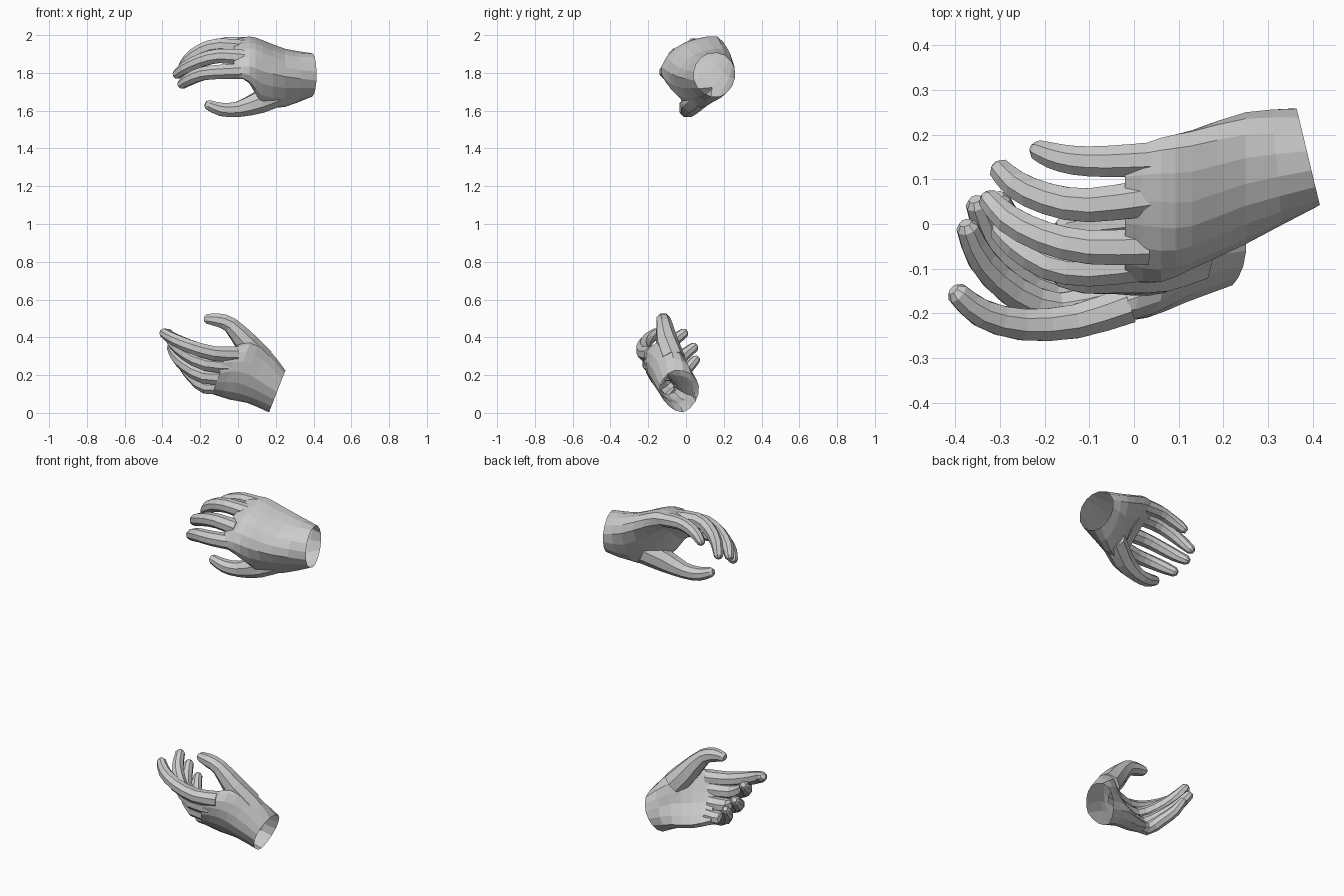
import bpy, bmesh, math
from mathutils import Vector

if "Cube" in bpy.data.objects:
    bpy.data.objects.remove(bpy.data.objects["Cube"])


def refine(pts, closed):
    """Insert smooth midpoints between neighbouring points."""
    n, out = len(pts), []
    for i in range(n if closed else n - 1):
        b, c = pts[i], pts[(i + 1) % n]
        a = pts[i - 1] if closed or i > 0 else 2 * b - c
        d = pts[(i + 2) % n] if closed or i < n - 2 else 2 * c - b
        out += [b, (9 * (b + c) - (a + d)) / 16]
    return out if closed else out + [pts[-1]]


def loft(name, rings):
    """Closed skin over a list of equal rings of points."""
    bm = bmesh.new()
    rows = [[bm.verts.new(p) for p in r] for r in rings]
    n = len(rows[0])
    for r, s in zip(rows, rows[1:]):
        for i in range(n):
            j = (i + 1) % n
            bm.faces.new((r[i], r[j], s[j], s[i]))
    bm.faces.new(rows[0])
    bm.faces.new(rows[-1])
    bmesh.ops.recalc_face_normals(bm, faces=bm.faces)
    me = bpy.data.meshes.new(name)
    bm.to_mesh(me)
    bm.free()
    ob = bpy.data.objects.new(name, me)
    bpy.context.collection.objects.link(ob)
    return ob


def finger(name, path, radii, sides=8):
    """Tapered tube with a rounded tip."""
    pts = refine([Vector((*p, r)) for p, r in zip(path, radii)], False)
    centres, rs = [p.xyz for p in pts], [p.w for p in pts]
    tip = (centres[-1] - centres[-2]).normalized()
    centres.append(centres[-1] + tip * 0.014)
    rs.append(rs[-1] * 0.55)
    rings = []
    for i, c in enumerate(centres):
        t = (centres[min(i + 1, len(centres) - 1)] - centres[max(i - 1, 0)]).normalized()
        side = t.cross(Vector((0, 0, 1))).normalized()
        up = side.cross(t)
        rings.append([c + rs[i] * (side * math.cos(a) + up * math.sin(a))
                      for a in (2 * math.pi * (k + 0.5) / sides for k in range(sides))])
    return loft(name, rings)


def hand(name, sections, fingers, thumb):
    """Palm loft (wrist first) joined to its fingers, open at the wrist."""
    rings = [[Vector((x + ky * (y - yc) + kz * (z - zc), y, z)) for y, z in prof]
             for x, ky, yc, kz, zc, prof in sections]
    rings = [refine(r, True) for r in rings]
    columns = [refine(list(c), False) for c in zip(*rings)]
    palm = loft(name, list(zip(*columns)))
    parts = [finger("finger", p, [s * r for r in (0.045, 0.041, 0.038, 0.034, 0.026)])
             for s, p in fingers]
    parts.append(finger("thumb", thumb, (0.068, 0.062, 0.044, 0.038, 0.027)))
    for p in parts:
        m = palm.modifiers.new("join", 'BOOLEAN')
        m.operation, m.solver, m.object = 'UNION', 'EXACT', p
    dg = bpy.context.evaluated_depsgraph_get()
    me = bpy.data.meshes.new_from_object(palm.evaluated_get(dg))
    palm.modifiers.clear()
    palm.data = me
    for p in parts:
        bpy.data.objects.remove(p)
    # open wrist
    x, ky, yc, kz, zc, _ = sections[0]
    bm = bmesh.new()
    bm.from_mesh(me)
    cap = [f for f in bm.faces if all(
        abs(v.co.x - x - ky * (v.co.y - yc) - kz * (v.co.z - zc)) < 1e-4 for v in f.verts)]
    bmesh.ops.delete(bm, geom=cap, context='FACES')
    bm.to_mesh(me)
    bm.free()


# upper hand: back towards front and top, thumb below
hand("upper_hand", [
    (0.39, -0.24, 0.15, 0, 0, [(.205, 1.892), (.12, 1.902), (.055, 1.85), (.044, 1.76),
                               (.095, 1.69), (.18, 1.675), (.245, 1.73), (.258, 1.82)]),
    (0.25, 0, 0, 0, 0, [(.20, 1.925), (.09, 1.915), (.0, 1.865), (-.045, 1.78),
                        (.03, 1.665), (.1, 1.62), (.19, 1.70), (.25, 1.85)]),
    (0.13, 0, 0, 0, 0, [(.175, 1.972), (.05, 1.96), (-.05, 1.91), (-.10, 1.81),
                        (-.045, 1.68), (.03, 1.63), (.10, 1.76), (.21, 1.905)]),
    (0.06, 0, 0, 0, 0, [(.165, 1.992), (.05, 1.98), (-.06, 1.93), (-.13, 1.835),
                        (-.11, 1.755), (-.04, 1.755), (.06, 1.84), (.19, 1.93)]),
    (-0.02, 0, 0, 0, 0, [(.15, 1.978), (.05, 1.957), (-.045, 1.905), (-.122, 1.825),
                         (-.115, 1.785), (-.05, 1.815), (.04, 1.89), (.15, 1.94)]),
], [
    (0.92, [(.05, .145, 1.95), (-.06, .14, 1.955), (-.13, .142, 1.937), (-.18, .152, 1.915), (-.215, .165, 1.89)]),
    (1.0, [(.04, .06, 1.93), (-.1, .042, 1.945), (-.19, .055, 1.92), (-.26, .085, 1.87), (-.30, .122, 1.815)]),
    (1.0, [(.03, -.05, 1.88), (-.1, -.052, 1.89), (-.2, -.03, 1.865), (-.28, .01, 1.825), (-.325, .055, 1.79)]),
    (1.0, [(.03, -.085, 1.81), (-.1, -.102, 1.805), (-.19, -.09, 1.795), (-.26, -.05, 1.765), (-.30, -.015, 1.738)]),
], [(.22, .09, 1.695), (.11, .035, 1.643), (0, .012, 1.607), (-.09, .0, 1.607), (-.16, -.01, 1.632)])

# lower hand: palm towards back, thumb on top
hand("lower_hand", [
    (0.21, 0, 0, 0.39, 0.12, [(-.06, .225), (-.12, .18), (-.14, .11), (-.09, .035),
                              (-.015, .003), (.05, .06), (.068, .14), (.03, .205)]),
    (0.10, 0, 0, 0.35, 0.19, [(-.08, .345), (-.155, .28), (-.18, .18), (-.12, .085),
                              (-.04, .052), (.035, .09), (.0, .19), (-.01, .29)]),
    (0.01, 0, 0, 0.35, 0.22, [(-.14, .38), (-.20, .32), (-.205, .22), (-.145, .11),
                              (-.07, .07), (.0, .10), (-.06, .20), (-.10, .31)]),
    (-0.09, 0, 0, 0.35, 0.23, [(-.185, .335), (-.225, .31), (-.21, .21), (-.15, .125),
                               (-.09, .10), (-.05, .13), (-.125, .21), (-.165, .29)]),
], [
    (1.0, [(-.01, -.18, .31), (-.13, -.218, .315), (-.25, -.225, .35), (-.34, -.20, .39), (-.395, -.155, .425)]),
    (1.0, [(-.04, -.17, .25), (-.17, -.192, .26), (-.27, -.15, .31), (-.34, -.08, .37), (-.373, -.008, .425)]),
    (1.0, [(-.06, -.135, .19), (-.18, -.152, .193), (-.275, -.09, .25), (-.325, -.02, .30), (-.352, .045, .35)]),
    (0.9, [(-.07, -.085, .14), (-.17, -.10, .135), (-.235, -.045, .188), (-.28, .01, .238), (-.30, .055, .285)]),
], [(.125, -.07, .28), (.045, -.10, .37), (-.04, -.115, .466), (-.11, -.12, .492), (-.165, -.115, .497)])
